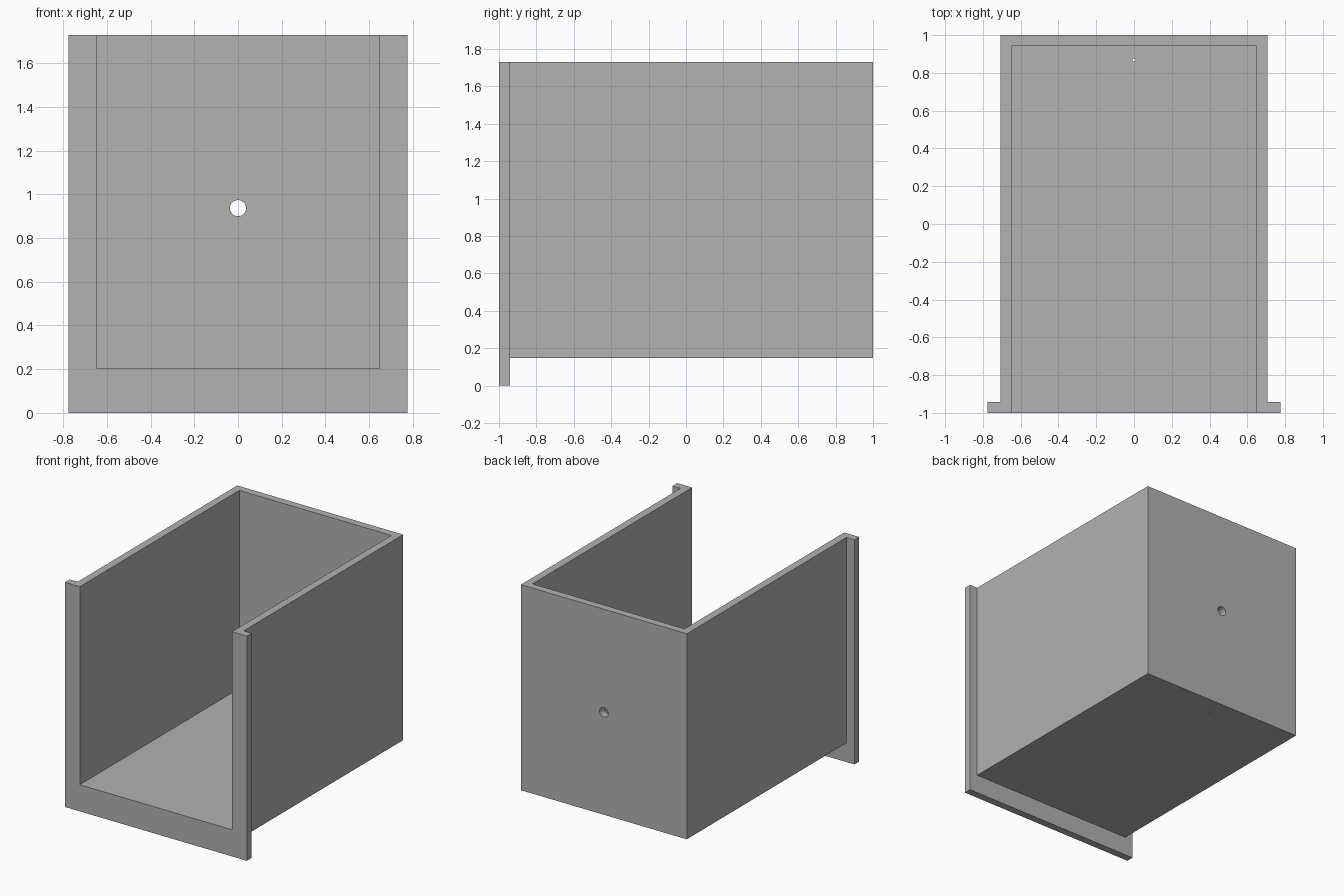
import bpy
import bmesh
from math import pi

if "Cube" in bpy.data.objects:
    bpy.data.objects.remove(bpy.data.objects["Cube"])

HEIGHT, WALL = 1.73, 0.058
BODY_X, FLANGE_X, INNER_X = 0.707, 0.775, 0.648
SHOULDER_Y = -1 + WALL
UNDERSIDE, FLOOR = 0.147, 0.205

grey = bpy.data.materials.new("light grey")
grey.use_nodes = True
grey.diffuse_color = (0.445, 0.445, 0.445, 1)
grey.node_tree.nodes["Principled BSDF"].inputs["Base Color"].default_value = grey.diffuse_color


def prism(name, outline, z0, z1):
    """Extrude a plan outline from z0 up to z1."""
    bm = bmesh.new()
    face = bm.faces.new([bm.verts.new((x, y, z0)) for x, y in outline])
    top = bmesh.ops.extrude_face_region(bm, geom=[face])["geom"]
    bmesh.ops.translate(bm, vec=(0, 0, z1 - z0),
                        verts=[v for v in top if isinstance(v, bmesh.types.BMVert)])
    bmesh.ops.recalc_face_normals(bm, faces=bm.faces)
    mesh = bpy.data.meshes.new(name)
    bm.to_mesh(mesh)
    bm.free()
    mesh.materials.append(grey)
    obj = bpy.data.objects.new(name, mesh)
    bpy.context.collection.objects.link(obj)
    return obj


def block(name, half_x, y0, y1, z0, z1):
    return prism(name, [(-half_x, y0), (half_x, y0), (half_x, y1), (-half_x, y1)], z0, z1)


def drill(name, radius, location, rotation=(0, 0, 0)):
    bpy.ops.mesh.primitive_cylinder_add(vertices=32, radius=radius, depth=0.2,
                                        location=location, rotation=rotation)
    obj = bpy.context.object
    obj.name = name
    obj.data.materials.append(grey)
    return obj


# Open box with a wider front flange, drawn as one plan outline
right_side = [(FLANGE_X, -1), (FLANGE_X, SHOULDER_Y), (BODY_X, SHOULDER_Y), (BODY_X, 1)]
outline = right_side + [(-x, y) for x, y in reversed(right_side)]
box = prism("open_box", outline, 0, HEIGHT)

# Space under the body, the cavity open at front and top, and the two holes
cutters = [
    block("underside_cutter", 1, SHOULDER_Y, 1.2, -0.2, UNDERSIDE),
    block("cavity_cutter", INNER_X, -1.2, 1 - WALL, FLOOR, HEIGHT + 0.2),
    drill("back_hole_cutter", 0.037, (0, 1, 0.937), (pi / 2, 0, 0)),
    drill("floor_hole_cutter", 0.009, (0, 0.868, UNDERSIDE)),
]
for cutter in cutters:
    cutter.hide_render = True
    cut = box.modifiers.new(cutter.name, "BOOLEAN")
    cut.operation, cut.solver, cut.object = "DIFFERENCE", "EXACT", cutter

# Apply the cuts, then drop the cutters
bpy.ops.object.select_all(action="DESELECT")
box.select_set(True)
bpy.context.view_layer.objects.active = box
for cutter in cutters:
    bpy.ops.object.modifier_apply(modifier=cutter.name)
for cutter in cutters:
    bpy.data.objects.remove(cutter)
bpy.ops.object.shade_smooth_by_angle()
